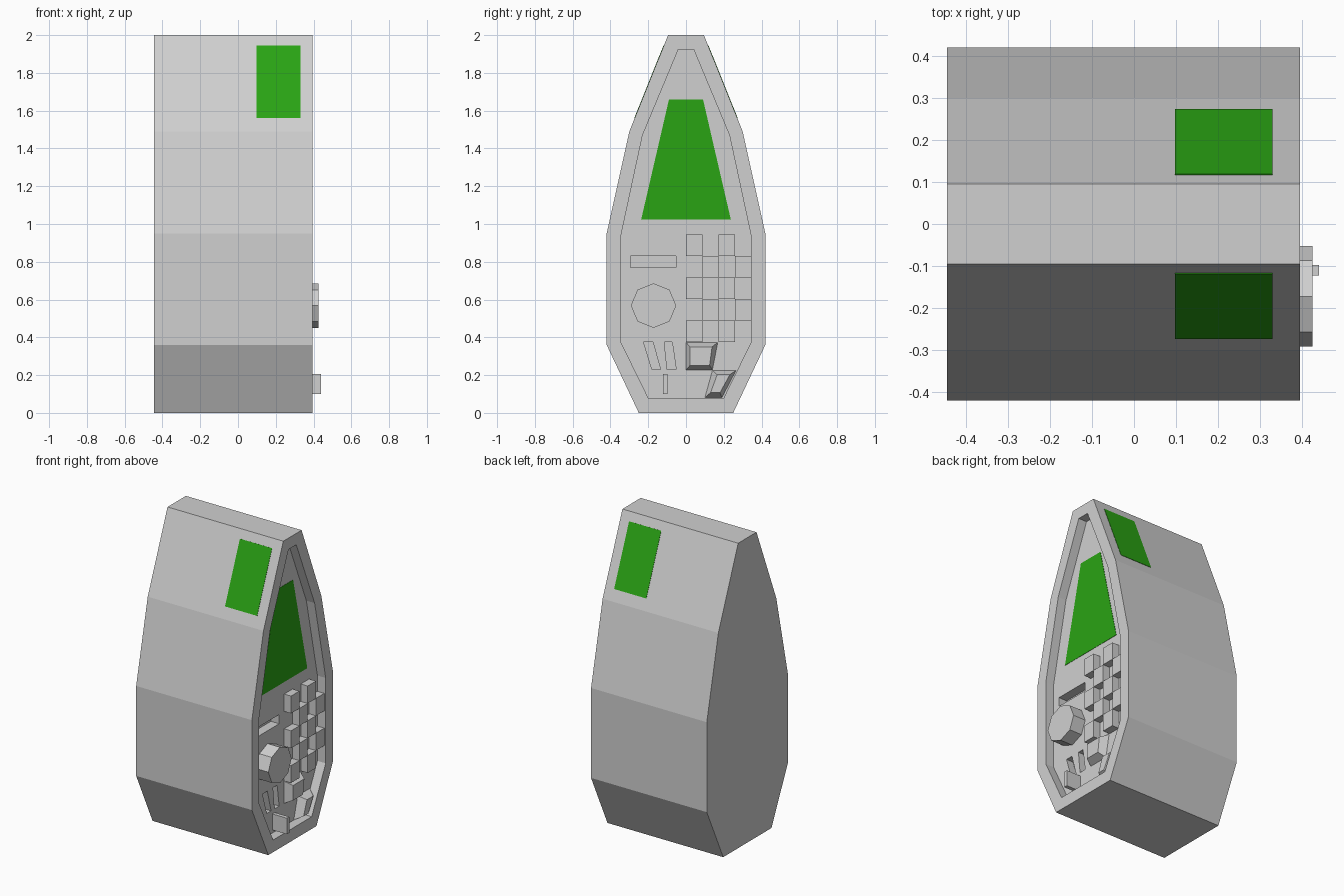
import bpy, bmesh, math
from mathutils import Vector

old = bpy.data.objects.get("Cube")
if old:
    bpy.data.objects.remove(old, do_unlink=True)


def material(name, rgb):
    m = bpy.data.materials.new(name)
    m.use_nodes = True
    m.diffuse_color = (*rgb, 1)
    m.node_tree.nodes["Principled BSDF"].inputs["Base Color"].default_value = (*rgb, 1)
    return m


GREY = material("casing grey", (0.63, 0.63, 0.63))
GREEN = material("screen green", (0.023, 0.37, 0.007))

LEFT, RIGHT, FLOOR = -0.445, 0.395, 0.335


def solid(name, base, x0, x1, top=None, mat=GREY):
    """Closed solid between a (y, z) outline at x0 and another at x1."""
    top = top or base
    bm = bmesh.new()
    a = [bm.verts.new((x0, y, z)) for y, z in base]
    b = [bm.verts.new((x1, y, z)) for y, z in top]
    bm.faces.new(a)
    bm.faces.new(b)
    for i in range(len(a)):
        j = (i + 1) % len(a)
        bm.faces.new((a[i], a[j], b[j], b[i]))
    bmesh.ops.recalc_face_normals(bm, faces=bm.faces)
    me = bpy.data.meshes.new(name)
    bm.to_mesh(me)
    bm.free()
    me.materials.append(mat)
    ob = bpy.data.objects.new(name, me)
    bpy.context.collection.objects.link(ob)
    return ob


def mirrored(half):
    return half + [(-y, z) for y, z in reversed(half)]


def box(y0, y1, z0, z1):
    return [(y0, z0), (y1, z0), (y1, z1), (y0, z1)]


def cut(target, outline, x0):
    """Sink a pocket with this outline into the target, down to x0."""
    cutter = solid("cutter", outline, x0, 0.5)
    cutter.hide_render = True
    mod = target.modifiers.new("pocket", "BOOLEAN")
    mod.operation, mod.solver, mod.object = "DIFFERENCE", "EXACT", cutter
    bpy.context.view_layer.objects.active = target
    bpy.ops.object.modifier_apply(modifier=mod.name)
    bpy.data.objects.remove(cutter, do_unlink=True)


# Casing with a sunken control panel
casing = solid("casing", mirrored([(0.25, 0), (0.42, 0.36), (0.42, 0.95),
                                   (0.3, 1.49), (0.095, 2)]), LEFT, RIGHT)
cut(casing, mirrored([(0.2, 0.08), (0.345, 0.375), (0.345, 0.935),
                      (0.23, 1.47), (0.04, 1.925)]), FLOOR)

# Slots in the panel floor
cut(casing, box(-0.295, -0.052, 0.77, 0.83), FLOOR - 0.06)
cut(casing, [(-0.18, 0.23), (-0.135, 0.23), (-0.175, 0.375), (-0.225, 0.375)], FLOOR - 0.05)
cut(casing, [(-0.1, 0.23), (-0.052, 0.23), (-0.073, 0.375), (-0.115, 0.375)], FLOOR - 0.05)

# Chequered keypad: every other key stands proud
COLS, ROWS = 4, 5
kw, kh = 0.345 / COLS, 0.57 / ROWS
for r in range(ROWS):
    for c in range(COLS):
        if (r + c) % 2 == 0:
            y, z = c * kw, 0.945 - (r + 1) * kh
            solid(f"key_{r}_{c}", box(y, y + kw, z, z + kh), FLOOR - 0.01, RIGHT - 0.01)

# Two tapered buttons under the keypad
solid("upper_button", [(0, 0.228), (0.14, 0.228), (0.168, 0.373), (0, 0.373)],
      FLOOR, RIGHT - 0.01,
      [(0.022, 0.252), (0.125, 0.252), (0.138, 0.35), (0.022, 0.35)])
solid("lower_button", [(0.1, 0.081), (0.19, 0.081), (0.265, 0.225), (0.14, 0.225)],
      FLOOR, RIGHT - 0.01,
      [(0.13, 0.107), (0.18, 0.107), (0.232, 0.202), (0.165, 0.202)])

# Eight-sided dial and small lever
dial = [(-0.172 + 0.12 * math.sin(k * math.pi / 4), 0.568 + 0.118 * math.cos(k * math.pi / 4))
        for k in range(8)]
solid("dial", dial, FLOOR - 0.01, 0.425)
solid("lever", box(-0.122, -0.097, 0.1, 0.205), FLOOR - 0.01, 0.44)

# Green screen on the panel floor
solid("panel_screen", mirrored([(0.237, 1.025), (0.09, 1.66)]), FLOOR - 0.002, FLOOR + 0.002, mat=GREEN)


# Green plates on the front and back upper slopes
def slope_plate(name, side):
    low, high = Vector((0.3, 1.49)), Vector((0.095, 2))
    d = high - low
    n = Vector((d.y, -d.x)).normalized() * 0.002
    ends = [low + d * ((z - low.y) / d.y) for z in (1.56, 1.945)]
    ring = [ends[0] - n, ends[0] + n, ends[1] + n, ends[1] - n]
    solid(name, [(side * p.x, p.y) for p in ring], 0.097, 0.33, mat=GREEN)


slope_plate("front_plate", -1)
slope_plate("back_plate", 1)
